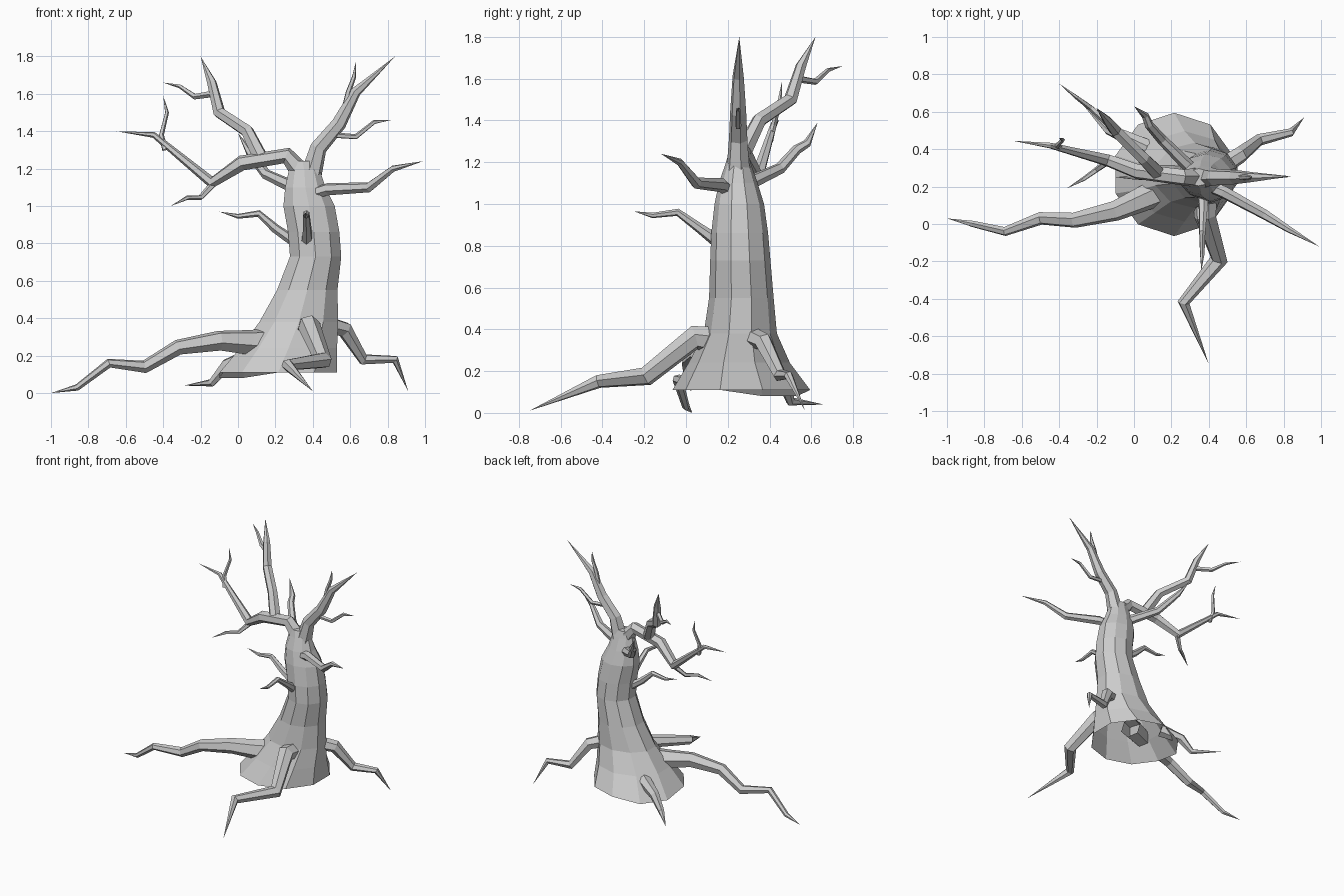
import bpy, bmesh, math
from mathutils import Vector


def finish(name, bm):
    bmesh.ops.recalc_face_normals(bm, faces=bm.faces)
    me = bpy.data.meshes.new(name)
    bm.to_mesh(me)
    bm.free()
    ob = bpy.data.objects.new(name, me)
    bpy.context.collection.objects.link(ob)
    return ob


def bridge(bm, a, b):
    n = len(a)
    for i in range(n):
        j = (i + 1) % n
        bm.faces.new((a[i], a[j], b[j], b[i]))


def limb(name, pts, sides=6):
    """Low-poly tapering tube; pts are (x, y, z, radius), last point is a sharp tip."""
    bm = bmesh.new()
    P = [Vector(p[:3]) for p in pts]
    prev, rings, t0, u = None, [], None, None
    for k in range(len(P) - 1):
        d1 = (P[k + 1] - P[k]).normalized()
        d0 = (P[k] - P[k - 1]).normalized() if k else d1
        t = (d0 + d1).normalized()
        if u is None:
            u = t.orthogonal().normalized()
        else:
            u = t0.rotation_difference(t) @ u
        u = (u - t * u.dot(t)).normalized()
        v, t0 = t.cross(u), t
        ring = []
        for i in range(sides):
            a = 2 * math.pi * (i + 0.5) / sides
            ring.append(bm.verts.new(P[k] + (u * math.cos(a) + v * math.sin(a)) * pts[k][3]))
        if prev:
            bridge(bm, prev, ring)
        prev = ring
    tip = bm.verts.new(P[-1])
    for i in range(sides):
        bm.faces.new((prev[i], prev[(i + 1) % sides], tip))
    return finish(name, bm)


# Trunk: stacked oval rings (z, centre x, centre y, radius x, radius y), open underneath
trunk = [(0.11, 0.215, 0.265, 0.32, 0.32), (0.24, 0.27, 0.255, 0.265, 0.235),
         (0.38, 0.325, 0.26, 0.215, 0.17), (0.55, 0.37, 0.265, 0.165, 0.15),
         (0.73, 0.415, 0.26, 0.14, 0.14), (0.86, 0.405, 0.257, 0.14, 0.132),
         (1.00, 0.38, 0.255, 0.14, 0.115), (1.10, 0.36, 0.25, 0.11, 0.09),
         (1.19, 0.355, 0.25, 0.085, 0.06), (1.24, 0.345, 0.25, 0.06, 0.045)]
bm = bmesh.new()
prev, N = None, 10
for z, cx, cy, rx, ry in trunk:
    ring = []
    for i in range(N):
        a = 2 * math.pi * (i + 0.5) / N
        x, y = cx + 1.03 * rx * math.cos(a), cy + 1.03 * ry * math.sin(a)
        dip = 0.03 if z < 0.15 and x < 0.1 and y > 0.2 else 0
        ring.append(bm.verts.new((x, y, z - dip)))
    if prev:
        bridge(bm, prev, ring)
    prev = ring
bm.faces.new(prev)
finish("trunk", bm)

# Roots
limb("root_left", [(0.2, 0.2, 0.27, 0.08), (0.06, 0.14, 0.27, 0.07), (-0.1, 0.07, 0.28, 0.055),
                   (-0.32, 0.02, 0.245, 0.042), (-0.5, 0.03, 0.14, 0.035),
                   (-0.69, -0.04, 0.16, 0.025), (-0.86, 0.0, 0.03, 0.018), (-1, 0.03, 0.0, 0)])
limb("root_front", [(0.38, 0.2, 0.34, 0.07), (0.38, 0.04, 0.36, 0.06), (0.455, -0.19, 0.175, 0.048),
                    (0.265, -0.42, 0.15, 0.033), (0.4, -0.75, 0.01, 0)])
limb("root_right", [(0.46, 0.3, 0.37, 0.05), (0.57, 0.37, 0.34, 0.045), (0.67, 0.45, 0.18, 0.032),
                    (0.84, 0.49, 0.18, 0.022), (0.91, 0.57, 0.01, 0)])
limb("root_back_left", [(0.08, 0.4, 0.2, 0.05), (-0.06, 0.47, 0.15, 0.035), (-0.14, 0.5, 0.055, 0.022),
                        (-0.29, 0.66, 0.04, 0)])

# Main limbs from the crown
limb("right_limb", [(0.37, 0.25, 1.12, 0.07), (0.4, 0.25, 1.2, 0.055), (0.43, 0.25, 1.31, 0.046),
                    (0.54, 0.25, 1.44, 0.04), (0.63, 0.25, 1.61, 0.028), (0.84, 0.255, 1.8, 0)])
limb("left_limb", [(0.36, 0.25, 1.15, 0.06), (0.26, 0.25, 1.27, 0.045), (0.02, 0.28, 1.23, 0.042),
                   (-0.14, 0.34, 1.125, 0.034), (-0.45, 0.42, 1.38, 0.016), (-0.65, 0.445, 1.4, 0)])
limb("back_left_limb", [(0.12, 0.28, 1.26, 0.042), (0.05, 0.35, 1.4, 0.036), (-0.1, 0.5, 1.5, 0.034),
                        (-0.14, 0.55, 1.66, 0.026), (-0.2, 0.62, 1.8, 0)])

# Side branches on the trunk
limb("right_branch", [(0.38, 0.21, 1.06, 0.03), (0.48, 0.17, 1.09, 0.034), (0.7, 0.05, 1.1, 0.028),
                      (0.83, -0.03, 1.2, 0.018), (0.99, -0.12, 1.24, 0)])
limb("back_branch", [(0.3, 0.3, 1.1, 0.035), (0.15, 0.45, 1.17, 0.028), (0.08, 0.53, 1.26, 0.024),
                     (0.06, 0.58, 1.29, 0.02), (0.0, 0.63, 1.39, 0)])
limb("left_branch", [(0.33, 0.25, 0.79, 0.03), (0.2, 0.25, 0.88, 0.025), (0.11, 0.25, 0.96, 0.019),
                     (0.0, 0.25, 0.945, 0.013), (-0.1, 0.25, 0.97, 0)])
limb("front_branch", [(0.37, 0.18, 0.8, 0.035), (0.37, 0.07, 0.88, 0.024), (0.365, -0.04, 0.96, 0.018),
                      (0.365, -0.16, 0.945, 0.013), (0.36, -0.25, 0.965, 0)])

# Twigs on the limbs
limb("right_twig_upper", [(0.56, 0.25, 1.48, 0.018), (0.59, 0.25, 1.61, 0.015), (0.62, 0.25, 1.69, 0.012),
                          (0.63, 0.25, 1.77, 0)], 5)
limb("right_twig_lower", [(0.5, 0.25, 1.38, 0.016), (0.63, 0.25, 1.37, 0.015), (0.73, 0.25, 1.45, 0.012),
                          (0.82, 0.25, 1.46, 0)], 5)
limb("left_twig_upper", [(-0.39, 0.4, 1.3, 0.017), (-0.41, 0.42, 1.38, 0.014), (-0.38, 0.45, 1.5, 0.011),
                         (-0.4, 0.46, 1.59, 0)], 5)
limb("left_twig_lower", [(-0.13, 0.34, 1.12, 0.02), (-0.2, 0.29, 1.045, 0.015), (-0.27, 0.24, 1.045, 0.012),
                         (-0.36, 0.19, 1.0, 0)], 5)
limb("back_left_twig", [(-0.13, 0.53, 1.6, 0.018), (-0.23, 0.62, 1.585, 0.016), (-0.31, 0.68, 1.64, 0.011),
                        (-0.4, 0.75, 1.66, 0)], 5)
